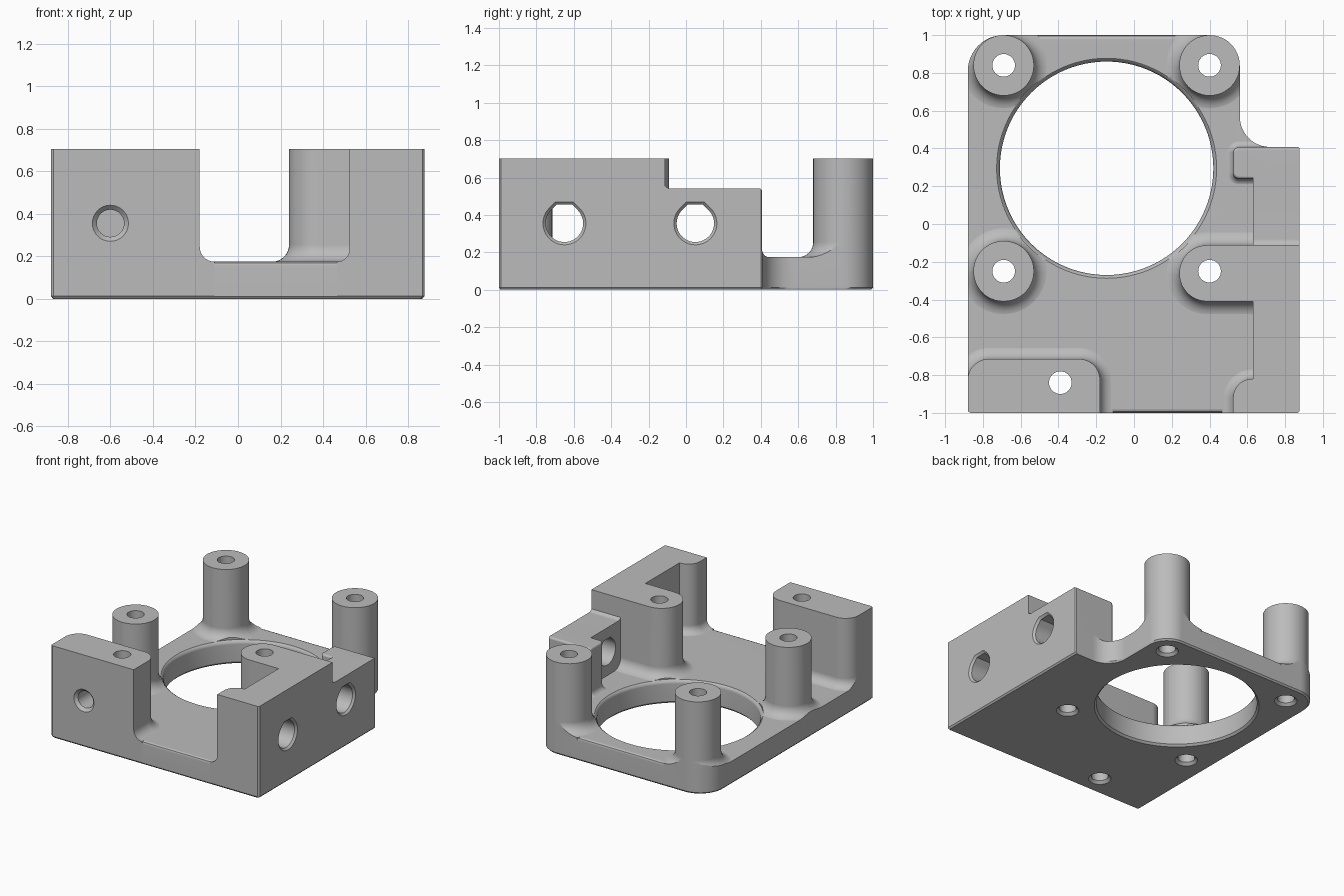
import bpy, bmesh
from math import sin, cos, pi, radians

if "Cube" in bpy.data.objects:
    bpy.data.objects.remove(bpy.data.objects["Cube"])

FLOOR, TOP, STEP = 0.175, 0.703, 0.54
MID_Z = 0.355


def arc(cx, cy, r, a0, a1, n=12):
    angles = [radians(a0 + (a1 - a0) * i / n) for i in range(n + 1)]
    return [(cx + r * cos(a), cy + r * sin(a)) for a in angles]


def loft(name, loops):
    """Closed solid through equal-length loops of 3D points."""
    bm = bmesh.new()
    rings = [[bm.verts.new(p) for p in loop] for loop in loops]
    for a, b in zip(rings, rings[1:]):
        for i in range(len(a)):
            bm.faces.new((a[i - 1], a[i], b[i], b[i - 1]))
    bm.faces.new(rings[0])
    bm.faces.new(rings[-1])
    bmesh.ops.recalc_face_normals(bm, faces=bm.faces)
    mesh = bpy.data.meshes.new(name)
    bm.to_mesh(mesh)
    bm.free()
    ob = bpy.data.objects.new(name, mesh)
    bpy.context.collection.objects.link(ob)
    return ob


def stacked(loop, z):
    return [(x, y, z) for x, y in loop]


def round_rect(x0, x1, y0, y1, r, grow):
    """Rounded rectangle, offset outward by grow."""
    corners = ((x1 - r, y1 - r), (x0 + r, y1 - r), (x0 + r, y0 + r), (x1 - r, y0 + r))
    pts = []
    for k, (cx, cy) in enumerate(corners):
        pts += arc(cx + k * 1e-5, cy + k * 2e-5, r + grow, 90 * k, 90 * k + 90)
    return pts


def pillar(name, x0, x1, y0, y1, r, flare=0.08, top=0.9, top_round=0.0):
    """Upright with a fillet into the floor and an optional rounded top."""
    sections = [(flare, -0.1)]
    for i in range(9):
        a = pi / 2 * i / 8
        sections.append((flare * (1 - sin(a)), FLOOR - 0.001 + flare * (1 - cos(a))))
    if top_round:
        for i in range(5):
            a = pi / 2 * i / 4
            sections.append((top_round * (cos(a) - 1), top - top_round * (1 - sin(a))))
    else:
        sections.append((0, top))
    return loft(name, [stacked(round_rect(x0, x1, y0, y1, r, g), z) for g, z in sections])


def lathe(name, x, y, profile, n=48):
    return loft(name, [stacked(arc(x, y, r, 0, 360 - 360 / n, n - 1), z) for r, z in profile])


def combine(ob, other, operation):
    mod = ob.modifiers.new(other.name, "BOOLEAN")
    mod.operation, mod.solver, mod.object = operation, "EXACT", other
    bpy.context.view_layer.objects.active = ob
    bpy.ops.object.modifier_apply(modifier=mod.name)
    bpy.data.objects.remove(other)


# Floor slab with softened front and back top edges
slab = []
for grow, z in ((0, -0.1), (0, FLOOR - 0.02), (-0.006, FLOOR - 0.006), (-0.02, FLOOR)):
    slab.append(stacked(round_rect(-1.1, 1.1, -1, 1, 0.05, grow), z))
bracket = loft("motor_bracket", slab)

# Posts and corner blocks
post_xy = [(-0.69, 0.84), (0.40, 0.84), (-0.69, -0.25)]
parts = [pillar("post", x - 0.16, x + 0.16, y - 0.16, y + 0.16, 0.159) for x, y in post_xy]
parts += [
    pillar("wall_post", 0.24, 1.2, -0.41, -0.112, 0.148),
    pillar("front_block", -0.88, -0.18, -1.3, -0.715, 0.11, 0.07),
    pillar("front_corner", 0.525, 1.2, -1.3, -0.82, 0.1, 0.06),
    pillar("rear_corner", 0.525, 1.2, 0.24, 0.407, 0.03, 0.04, STEP + 0.001, 0.015),
]

# Stepped side wall
side = [(-1.2, -0.2), (0.395, -0.2), (0.395, STEP)]
side += arc(-0.08, STEP + 0.04, 0.04, 270, 180, 6) + [(-0.12, 0.92), (-1.2, 0.92)]
parts.append(loft("side_wall", [[(x, y, z) for y, z in side] for x in (0.63, 1.15)]))
for part in parts:
    combine(bracket, part, "UNION")

# Trim to the footprint, with a fine chamfer underneath
outline = [(-0.867, -1.001), (0.867, -1.001), (0.877, -0.99), (0.877, 0.4), (0.87, 0.408)]
outline += arc(0.72, 0.568, 0.16, 270, 180)
outline += arc(0.40, 0.84, 0.16, 0, 90) + arc(-0.69, 0.81, 0.19, 90, 180)
outline += [(-0.88, -0.99)]
inset = [(x * 0.988, y * 0.99) for x, y in outline]
combine(bracket, loft("footprint", [stacked(inset, 0), stacked(outline, 0.012),
                                    stacked(outline, TOP)]), "INTERSECT")

# Large round opening with softened rims
opening = [(0.6, -0.02), (0.565, 0.015), (0.565, FLOOR - 0.025),
           (0.572, FLOOR - 0.008), (0.585, FLOOR + 0.002), (0.585, 0.5)]
holes = [lathe("opening", -0.145, 0.295, opening, 96)]

# Screw holes, countersunk underneath
for x, y in post_xy + [(0.40, -0.25), (-0.39, -0.84)]:
    holes.append(lathe("screw_hole", x, y, [(0.1, -0.02), (0.06, 0.02), (0.06, 1)], 32))


# Flat-topped cross holes through the side wall
def drop(x, y, r):
    pts = arc(0, 0, r, 135, 405, 32) + [(r * 0.414, r), (-r * 0.414, r)]
    return [(x, y + u, MID_Z + v) for u, v in pts]


for y in (-0.65, 0.05):
    sections = ((0.45, 0.1), (0.862, 0.1), (0.892, 0.13))
    holes.append(loft("cross_hole", [drop(x, y, r) for x, r in sections]))

# Blind hole in the front block
front = []
for y, r in ((-1.02, 0.104), (-0.98, 0.064), (-0.8, 0.064)):
    front.append([(x, y, z) for x, z in arc(-0.6, MID_Z, r, 0, 348.75, 31)])
holes.append(loft("front_hole", front))
for hole in holes:
    combine(bracket, hole, "DIFFERENCE")

# Finish
grey = bpy.data.materials.new("plain grey")
grey.use_nodes = True
colour = (0.5, 0.5, 0.5, 1)
grey.diffuse_color = colour
grey.node_tree.nodes["Principled BSDF"].inputs["Base Color"].default_value = colour
bracket.data.materials.clear()
bracket.data.materials.append(grey)
bpy.ops.object.select_all(action="DESELECT")
bracket.select_set(True)
bpy.context.view_layer.objects.active = bracket
bpy.ops.object.shade_smooth_by_angle(angle=radians(32))
weighted = bracket.modifiers.new("even_shading", "WEIGHTED_NORMAL")
weighted.keep_sharp = True
